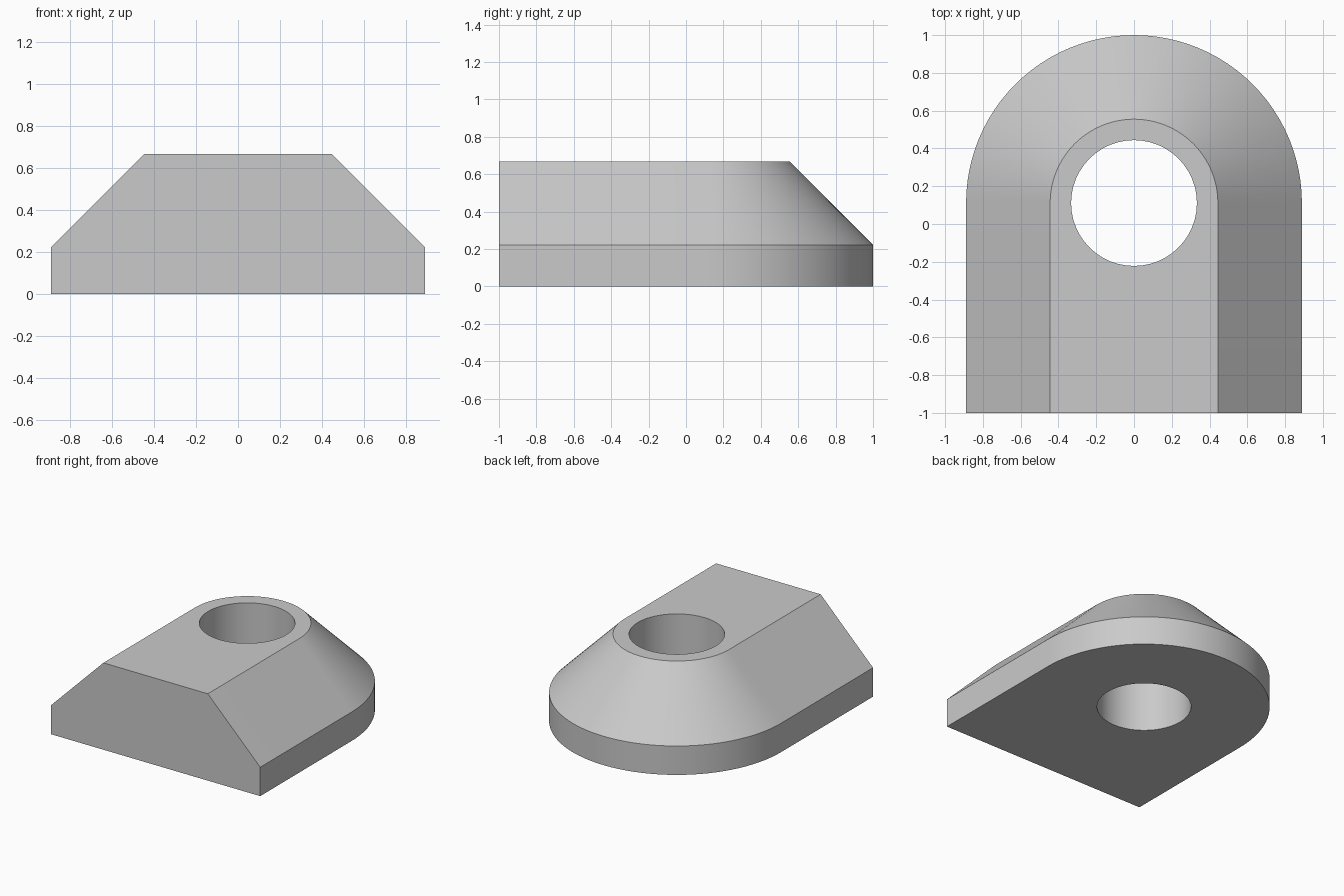
import bpy
import bmesh
from math import cos, sin, pi

cube = bpy.data.objects.get("Cube")
if cube:
    bpy.data.objects.remove(cube, do_unlink=True)

CENTER_Y = 0.111
FRONT_Y = -1.0
BASE_R, TOP_R, HOLE_R = 0.889, 0.444, 0.333
RIM_Z, TOP_Z = 0.222, 0.667
SEGMENTS = 48

grey = bpy.data.materials.new("light_grey")
grey.use_nodes = True
colour = (0.59, 0.59, 0.59, 1)
grey.diffuse_color = colour
grey.node_tree.nodes["Principled BSDF"].inputs["Base Color"].default_value = colour

bm = bmesh.new()


def arc(radius, sweep, count):
    return [(radius * cos(sweep * i / SEGMENTS), CENTER_Y + radius * sin(sweep * i / SEGMENTS))
            for i in range(count)]


def ring(points, z):
    return [bm.verts.new((x, y, z)) for x, y in points]


def arch(radius):
    """Half circle at the back, straight sides to the front."""
    return arc(radius, pi, SEGMENTS + 1) + [(-radius, FRONT_Y), (radius, FRONT_Y)]


def wall(lower, upper, skip=None):
    n = len(lower)
    for i in range(n):
        if i != skip:
            j = (i + 1) % n
            bm.faces.new((lower[i], lower[j], upper[j], upper[i]))


def cap(*rings):
    edges = []
    for r in rings:
        for a, b in zip(r, r[1:] + r[:1]):
            edges.append(bm.edges.get((a, b)) or bm.edges.new((a, b)))
    bmesh.ops.triangle_fill(bm, edges=edges, use_beauty=True)


# Outer body: upright rim, sloped shoulder and one flat front face
bottom = ring(arch(BASE_R), 0)
rim = ring(arch(BASE_R), RIM_Z)
top = ring(arch(TOP_R), TOP_Z)
front = SEGMENTS + 1
wall(bottom, rim, front)
wall(rim, top, front)
bm.faces.new([r[front] for r in (bottom, rim, top)] + [r[front + 1] for r in (top, rim, bottom)])

# Through hole
hole_bottom = ring(arc(HOLE_R, 2 * pi, SEGMENTS), 0)
hole_top = ring(arc(HOLE_R, 2 * pi, SEGMENTS), TOP_Z)
wall(hole_bottom, hole_top)

# Flat top and underside around the hole
cap(top, hole_top)
cap(bottom, hole_bottom)
bmesh.ops.recalc_face_normals(bm, faces=bm.faces)

mesh = bpy.data.meshes.new("bevelled_block")
bm.to_mesh(mesh)
bm.free()
mesh.materials.append(grey)
block = bpy.data.objects.new("bevelled_block", mesh)
bpy.context.collection.objects.link(block)

bpy.ops.object.select_all(action="DESELECT")
block.select_set(True)
bpy.context.view_layer.objects.active = block
bpy.ops.object.shade_smooth_by_angle(angle=pi / 6)
